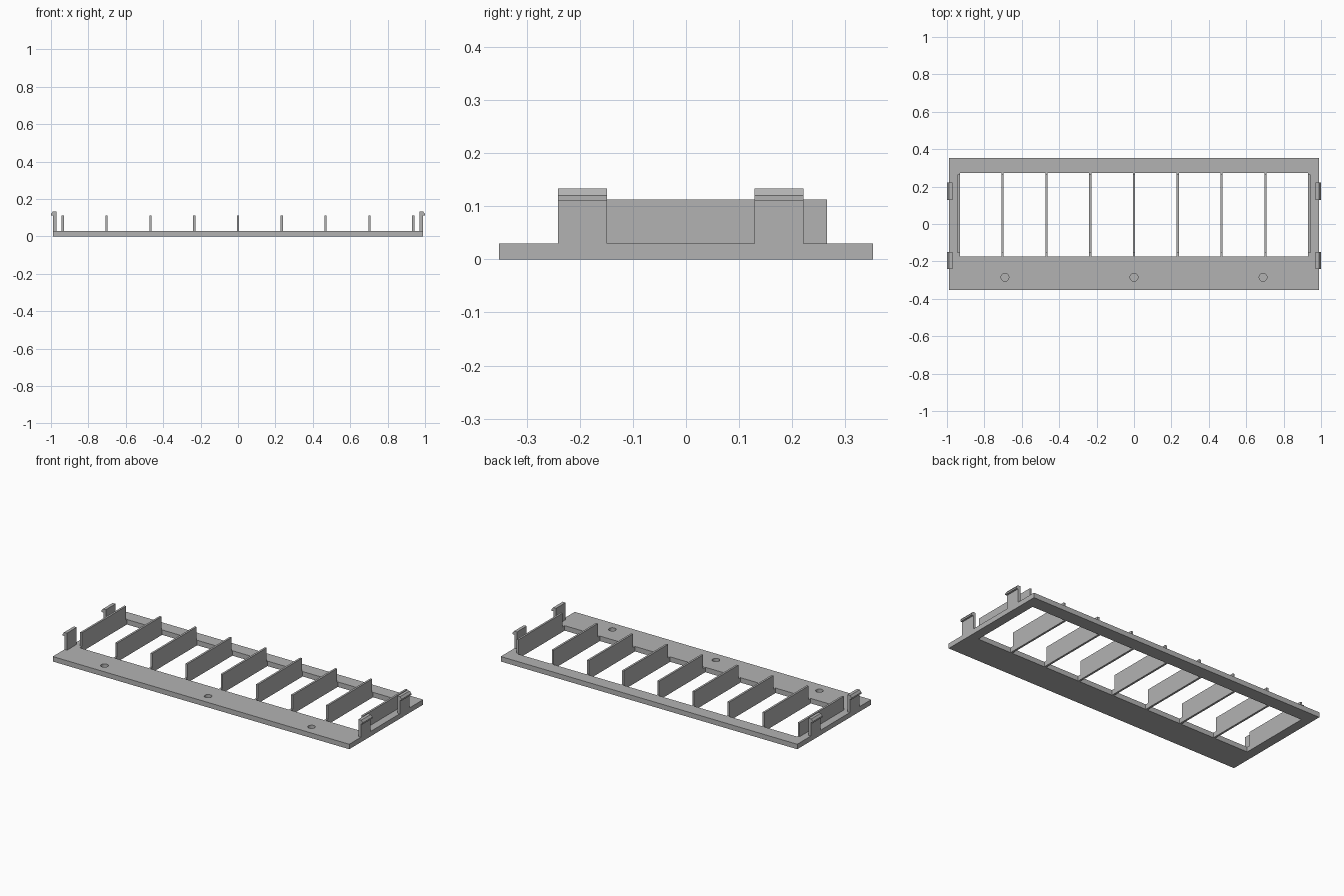
import bpy, bmesh
from mathutils import Matrix

cube = bpy.data.objects.get("Cube")
if cube:
    bpy.data.objects.remove(cube, do_unlink=True)

# Single plain grey
grey = bpy.data.materials.new("plain grey")
grey.use_nodes = True
colour = (0.45, 0.45, 0.45, 1)
grey.diffuse_color = colour
grey.node_tree.nodes["Principled BSDF"].inputs["Base Color"].default_value = colour


def finish(name, bm):
    bmesh.ops.recalc_face_normals(bm, faces=bm.faces)
    mesh = bpy.data.meshes.new(name)
    bm.to_mesh(mesh)
    bm.free()
    mesh.materials.append(grey)
    obj = bpy.data.objects.new(name, mesh)
    bpy.context.collection.objects.link(obj)
    return obj


def box(name, x, y, z):
    bm = bmesh.new()
    size = [b - a for a, b in (x, y, z)]
    centre = [(a + b) / 2 for a, b in (x, y, z)]
    bmesh.ops.create_cube(bm, size=1, matrix=Matrix.Translation(centre) @ Matrix.Diagonal((*size, 1)))
    return finish(name, bm)


def cut(target, cutter):
    cutter.hide_render = True
    cutter.hide_viewport = True
    cutter.display_type = 'WIRE'
    mod = target.modifiers.new(cutter.name, 'BOOLEAN')
    mod.operation = 'DIFFERENCE'
    mod.solver = 'EXACT'
    mod.object = cutter
    bpy.context.view_layer.objects.active = target
    bpy.ops.object.modifier_apply(modifier=mod.name)
    bpy.data.objects.remove(cutter, do_unlink=True)


THICK = 0.03
FRONT, BACK, SIDE = -0.175, 0.272, 0.94

# Base frame with a large opening and three blind screw holes
frame = box("base_frame", (-0.988, 0.988), (-0.352, 0.352), (0, THICK))
cut(frame, box("opening_cutter", (-SIDE, SIDE), (FRONT, BACK), (-0.1, 0.1)))
for x in (-0.69, 0, 0.69):
    bm = bmesh.new()
    bmesh.ops.create_cone(bm, cap_ends=True, segments=32, radius1=0.021, radius2=0.021,
                          depth=0.04, matrix=Matrix.Translation((x, -0.285, 0.03)))
    cut(frame, finish("hole_cutter", bm))

# Divider fins, each joined to the front and back bars by low tabs
for i in range(9):
    x = (i - 4) * 0.2342
    span = (x - 0.006, x + 0.006)
    box(f"divider_{i + 1}", span, (-0.155, 0.265), (0, 0.113))
    box(f"divider_front_tab_{i + 1}", span, (FRONT, -0.155), (0, THICK))
    box(f"divider_back_tab_{i + 1}", span, (0.265, BACK), (0, THICK))

# Snap clips: an upright with a bevelled outward lip
clip_profile = [(0.971, THICK), (0.988, THICK), (0.988, 0.111), (1.0, 0.111),
                (1.0, 0.12), (0.99, 0.133), (0.971, 0.133)]
for side, s in (("left", 1), ("right", -1)):
    for place, y0, y1 in (("front", -0.241, -0.149), ("back", 0.129, 0.221)):
        bm = bmesh.new()
        face = bm.faces.new([bm.verts.new((s * x, y0, z)) for x, z in clip_profile])
        out = bmesh.ops.extrude_face_region(bm, geom=[face])
        moved = [v for v in out["geom"] if isinstance(v, bmesh.types.BMVert)]
        bmesh.ops.translate(bm, verts=moved, vec=(0, y1 - y0, 0))
        finish(f"{side}_{place}_clip", bm)
